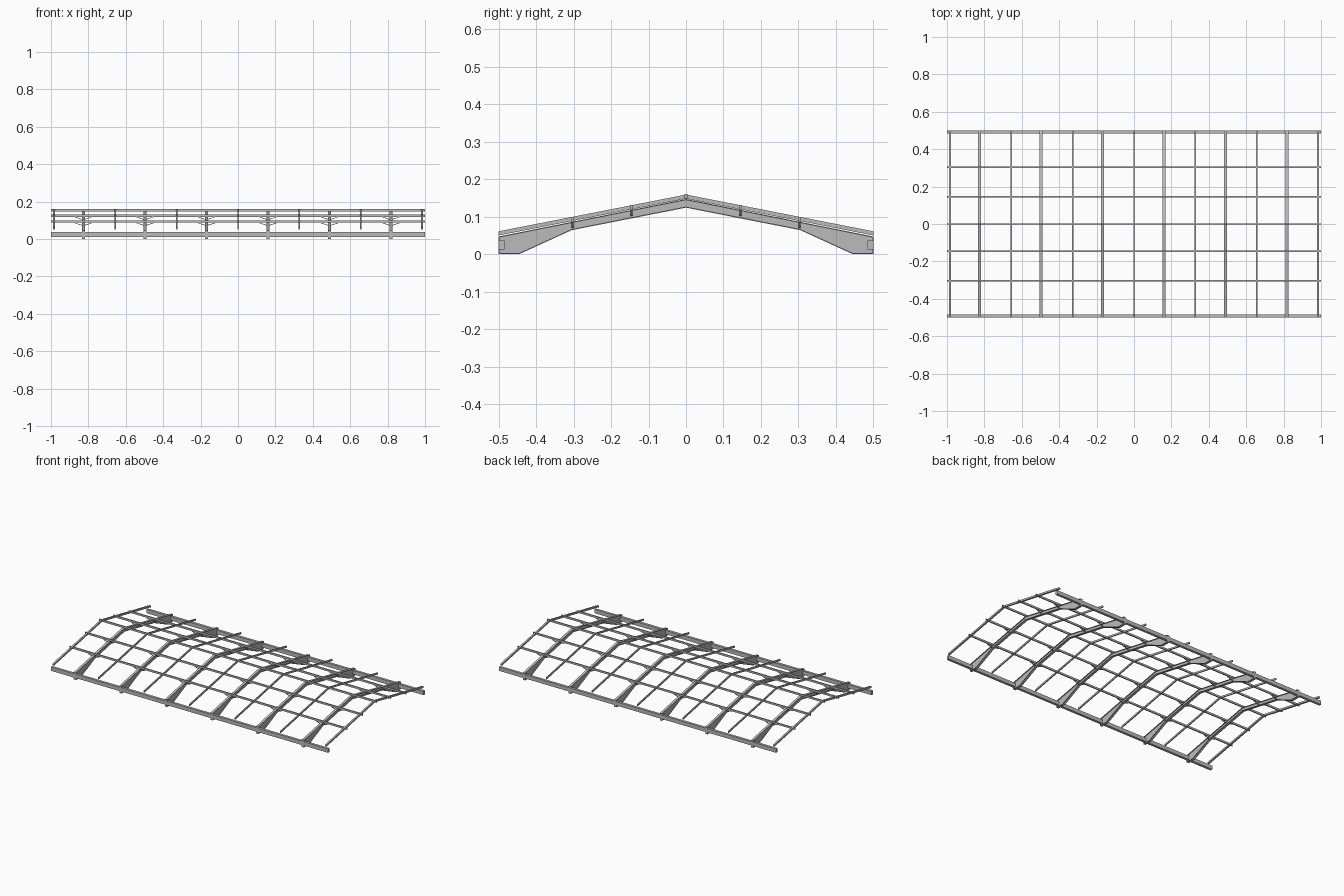
import bpy, bmesh

if "Cube" in bpy.data.objects:
    bpy.data.objects.remove(bpy.data.objects["Cube"])

steel = bpy.data.materials.new("steel grey")
steel.diffuse_color = (0.5, 0.5, 0.5, 1)
steel.use_nodes = True
steel.node_tree.nodes["Principled BSDF"].inputs["Base Color"].default_value = steel.diffuse_color


def prism(bm, pts, axis, centre, width):
    """Extrude a closed profile along x (pts = y,z) or y (pts = x,z)."""
    def at(p, d):
        return (centre + d, p[0], p[1]) if axis == "x" else (p[0], centre + d, p[1])
    a = [bm.verts.new(at(p, -width / 2)) for p in pts]
    b = [bm.verts.new(at(p, width / 2)) for p in pts]
    bm.faces.new(a)
    bm.faces.new(b[::-1])
    for i in range(len(pts)):
        j = (i + 1) % len(pts)
        bm.faces.new((a[j], a[i], b[i], b[j]))


def finish(bm, name):
    bmesh.ops.recalc_face_normals(bm, faces=bm.faces)
    me = bpy.data.meshes.new(name)
    bm.to_mesh(me)
    bm.free()
    me.materials.append(steel)
    bpy.context.collection.objects.link(bpy.data.objects.new(name, me))


def band(path, t):
    """Closed profile of a strip with vertical thickness t above a path."""
    return path + [(y, z + t) for y, z in reversed(path)]


def roof(y):
    return 0.16 - 0.2 * abs(y)


def box(bm, y, z0, z1, w):
    prism(bm, [(y - w / 2, z0), (y + w / 2, z0), (y + w / 2, z1), (y - w / 2, z1)], "x", 0, 2.0)


FRAMES = [-0.827 + 0.329 * i for i in range(6)]
PURLINS = [-0.303, -0.145, 0, 0.145, 0.303]

# Haunched portal frames: thin web with top and bottom flanges
top = [(-0.5, 0.047), (0, 0.147), (0.5, 0.047)]
under = [(-0.5, 0), (-0.445, 0), (-0.305, 0.064), (0, 0.124),
         (0.305, 0.064), (0.445, 0), (0.5, 0)]
for x in FRAMES:
    bm = bmesh.new()
    prism(bm, under + top[::-1], "x", x, 0.005)
    prism(bm, band([(y, z - 0.003) for y, z in top], 0.003), "x", x, 0.016)
    prism(bm, band(under, 0.003), "x", x, 0.016)
    for s in (-1, 1):  # end plates
        prism(bm, [(s * 0.5, 0.001), (s * 0.497, 0.001), (s * 0.497, 0.046), (s * 0.5, 0.046)],
              "x", x, 0.016)
    finish(bm, "portal_frame")

# Eave beams along both long sides
for y in (-0.492, 0.492):
    bm = bmesh.new()
    box(bm, y, 0.012, 0.037, 0.016)
    finish(bm, "eave_beam")

# Long purlins level with the light rafters
for y in PURLINS:
    bm = bmesh.new()
    box(bm, y, roof(y) - 0.012, roof(y), 0.007)
    finish(bm, "purlin")

# Light rafters between the frames and at both ends
for i in range(7):
    bm = bmesh.new()
    prism(bm, band([(-0.5, 0.05), (0, 0.148), (0.5, 0.05)], 0.011),
          "x", 0.328 * (i - 3), 0.011 if i in (0, 6) else 0.007)
    finish(bm, "light_rafter")

# Small braces fanning from the frames up to the purlins
bm = bmesh.new()
for x in FRAMES:
    for y in PURLINS:
        if y:
            z = roof(y) - 0.012
            for s in (-1, 1):
                prism(bm, [(x, z - 0.018), (x + s * 0.045, z - 0.003),
                           (x + s * 0.045, z), (x, z - 0.014)], "y", y, 0.005)
finish(bm, "purlin_braces")
